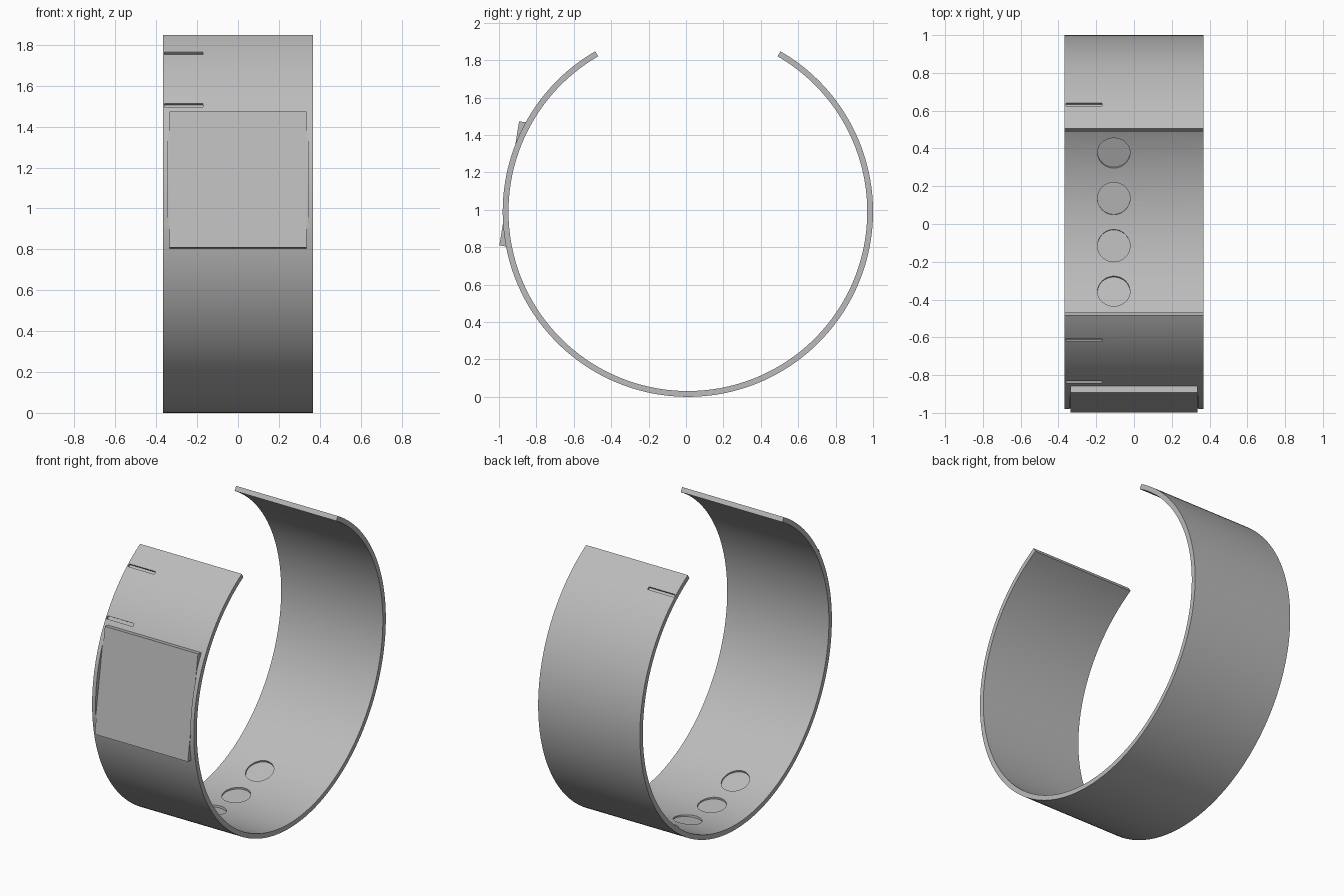
import bpy, bmesh
from math import radians, sin, cos, asin
from mathutils import Matrix

CENTRE = Matrix.Translation((0, 0.01, 0.99))
OUTER, INNER, HALF_WIDTH = 0.99, 0.959, 0.367
PLATE_FACE, PLATE_HALF, PLATE_ANGLE = 0.967, 0.336, 171

cube = bpy.data.objects.get("Cube")
if cube:
    bpy.data.objects.remove(cube, do_unlink=True)

grey = bpy.data.materials.new("satin grey")
grey.use_nodes = True
grey.diffuse_color = (0.5, 0.5, 0.5, 1)
grey.node_tree.nodes["Principled BSDF"].inputs["Base Color"].default_value = (0.5, 0.5, 0.5, 1)


def finish(name, bm):
    """Turn a bmesh into a grey object."""
    bmesh.ops.recalc_face_normals(bm, faces=bm.faces)
    mesh = bpy.data.meshes.new(name)
    bm.to_mesh(mesh)
    bm.free()
    mesh.materials.append(grey)
    obj = bpy.data.objects.new(name, mesh)
    bpy.context.collection.objects.link(obj)
    return obj


def extrude_profile(name, points, half_width):
    """Extrude a (y, z) outline evenly along x."""
    bm = bmesh.new()
    rings = [[bm.verts.new((x, y, z)) for y, z in points] for x in (-half_width, half_width)]
    bm.faces.new(rings[0])
    bm.faces.new(rings[1])
    for i in range(len(points)):
        j = (i + 1) % len(points)
        bm.faces.new((rings[0][i], rings[0][j], rings[1][j], rings[1][i]))
    return finish(name, bm)


def arc(radius, start, end, steps):
    angles = [radians(start + (end - start) * i / steps) for i in range(steps + 1)]
    return [(radius * cos(a), radius * sin(a)) for a in angles]


def around(angle):
    """Frame on the band: y points outwards, z along the band."""
    return CENTRE @ Matrix.Rotation(radians(angle), 4, 'X')


def box_cutter(name, angle, x, radius, size):
    bm = bmesh.new()
    place = Matrix.Translation((x, radius + size[1] / 2, 0)) @ Matrix.Diagonal((*size, 1))
    bmesh.ops.create_cube(bm, size=1, matrix=around(angle) @ place)
    return finish(name, bm)


def disc_cutter(name, angle, x, radius, floor):
    bm = bmesh.new()
    place = Matrix.Translation((x, floor - 0.05, 0)) @ Matrix.Rotation(radians(90), 4, 'X')
    bmesh.ops.create_cone(bm, cap_ends=True, segments=48, radius1=radius, radius2=radius,
                          depth=0.1, matrix=around(angle) @ place)
    return finish(name, bm)


def smooth(obj):
    bpy.ops.object.select_all(action='DESELECT')
    obj.select_set(True)
    bpy.context.view_layer.objects.active = obj
    bpy.ops.object.shade_smooth_by_angle(angle=radians(25))


# Open band with the gap at the top
band = extrude_profile("band", arc(OUTER, -240, 60, 180) + arc(INNER, 60, -240, 180), HALF_WIDTH)
band.data.transform(CENTRE)

# Pocket for the plate, slots near the ends, round pockets inside the bottom
cutters = [box_cutter("plate_pocket_cutter", PLATE_ANGLE, 0, 0.9645, (0.684, 0.1, 0.67))]
for angle in (51, 129, 148.7):
    cutters.append(box_cutter("slot_cutter", angle, -0.265, 0.977, (0.19, 0.1, 0.019)))
for offset in (-22.5, -7.5, 7.5, 22.5):
    cutters.append(disc_cutter("sensor_pocket_cutter", 270 + offset, -0.107, 0.086, 0.968))

bpy.context.view_layer.objects.active = band
for cutter in cutters:
    cut = band.modifiers.new(cutter.name, 'BOOLEAN')
    cut.operation, cut.solver, cut.object = 'DIFFERENCE', 'EXACT', cutter
    bpy.ops.object.modifier_apply(modifier=cut.name)
    bpy.data.objects.remove(cutter, do_unlink=True)
smooth(band)

# Flat display plate with a curved back that follows the band
BACK = 0.9625
spread = asin(PLATE_HALF / BACK) * 180 / 3.14159
outline = [(PLATE_FACE, PLATE_HALF), (PLATE_FACE, -PLATE_HALF)] + arc(BACK, -spread, spread, 32)
plate = extrude_profile("display_plate", outline, 0.336)
plate.data.transform(around(PLATE_ANGLE))
smooth(plate)
